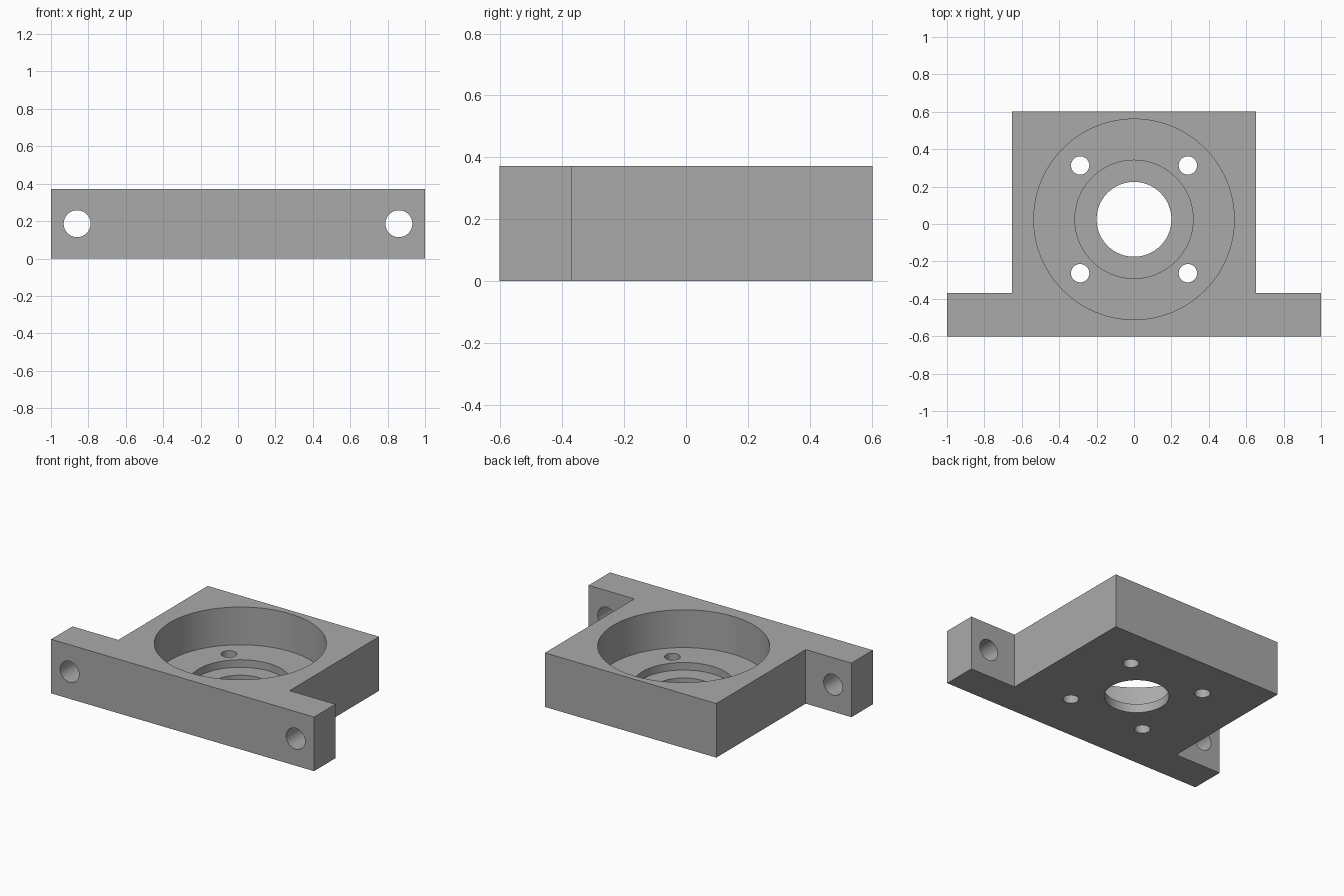
import bpy, bmesh, math

cube = bpy.data.objects.get("Cube")
if cube:
    bpy.data.objects.remove(cube, do_unlink=True)

HEIGHT = 0.372
BORE_Y = 0.025

metal = bpy.data.materials.new("plain grey")
metal.use_nodes = True
grey = (0.4, 0.4, 0.4, 1)
metal.diffuse_color = grey
metal.node_tree.nodes["Principled BSDF"].inputs["Base Color"].default_value = grey


def add_object(name, bm):
    mesh = bpy.data.meshes.new(name)
    bmesh.ops.recalc_face_normals(bm, faces=bm.faces)
    bm.to_mesh(mesh)
    bm.free()
    obj = bpy.data.objects.new(name, mesh)
    bpy.context.collection.objects.link(obj)
    mesh.materials.append(metal)
    return obj


# Block with two mounting ears: half outline mirrored, then extruded
half = [(1, -0.602), (1, -0.37), (0.652, -0.37), (0.652, 0.602)]
outline = half + [(-x, y) for x, y in reversed(half)]
bm = bmesh.new()
base = bm.faces.new([bm.verts.new((x, y, 0)) for x, y in outline])
top = bmesh.ops.extrude_face_region(bm, geom=[base])["geom"]
bmesh.ops.translate(bm, vec=(0, 0, HEIGHT),
                    verts=[v for v in top if isinstance(v, bmesh.types.BMVert)])
block = add_object("motor_mount_block", bm)


def drill(name, radius, location, depth, segments=48, along_y=False):
    """Cut a round hole centred on location through the block."""
    bm = bmesh.new()
    bmesh.ops.create_cone(bm, cap_ends=True, segments=segments,
                          radius1=radius, radius2=radius, depth=depth)
    cutter = add_object(name, bm)
    cutter.location = location
    cutter.hide_render = True
    if along_y:
        cutter.rotation_euler.x = math.radians(90)
    mod = block.modifiers.new(name, "BOOLEAN")
    mod.operation = "DIFFERENCE"
    mod.solver = "EXACT"
    mod.object = cutter
    bpy.context.view_layer.objects.active = block
    bpy.ops.object.modifier_apply(modifier=name)
    bpy.data.objects.remove(cutter, do_unlink=True)


# Stepped central bore: wide pocket, shallow recess, through hole
for name, radius, floor in (("pocket", 0.536, 0.112),
                            ("recess", 0.316, 0.06),
                            ("bore", 0.2, -0.5)):
    drill(name, radius, (0, BORE_Y, floor + 0.5), 1, segments=96)

for sx in (-1, 1):
    # Screw holes through the pocket floor
    for sy in (-1, 1):
        drill("screw_hole", 0.049, (sx * 0.288, BORE_Y + sy * 0.288, 0), 1)
    # Mounting holes through the ears
    drill("ear_hole", 0.072, (sx * 0.86, -0.48, HEIGHT / 2), 0.6, along_y=True)

# Smooth hole walls, crisp edges
bpy.ops.object.select_all(action="DESELECT")
block.select_set(True)
bpy.context.view_layer.objects.active = block
bpy.ops.object.shade_smooth_by_angle(angle=math.radians(30))
